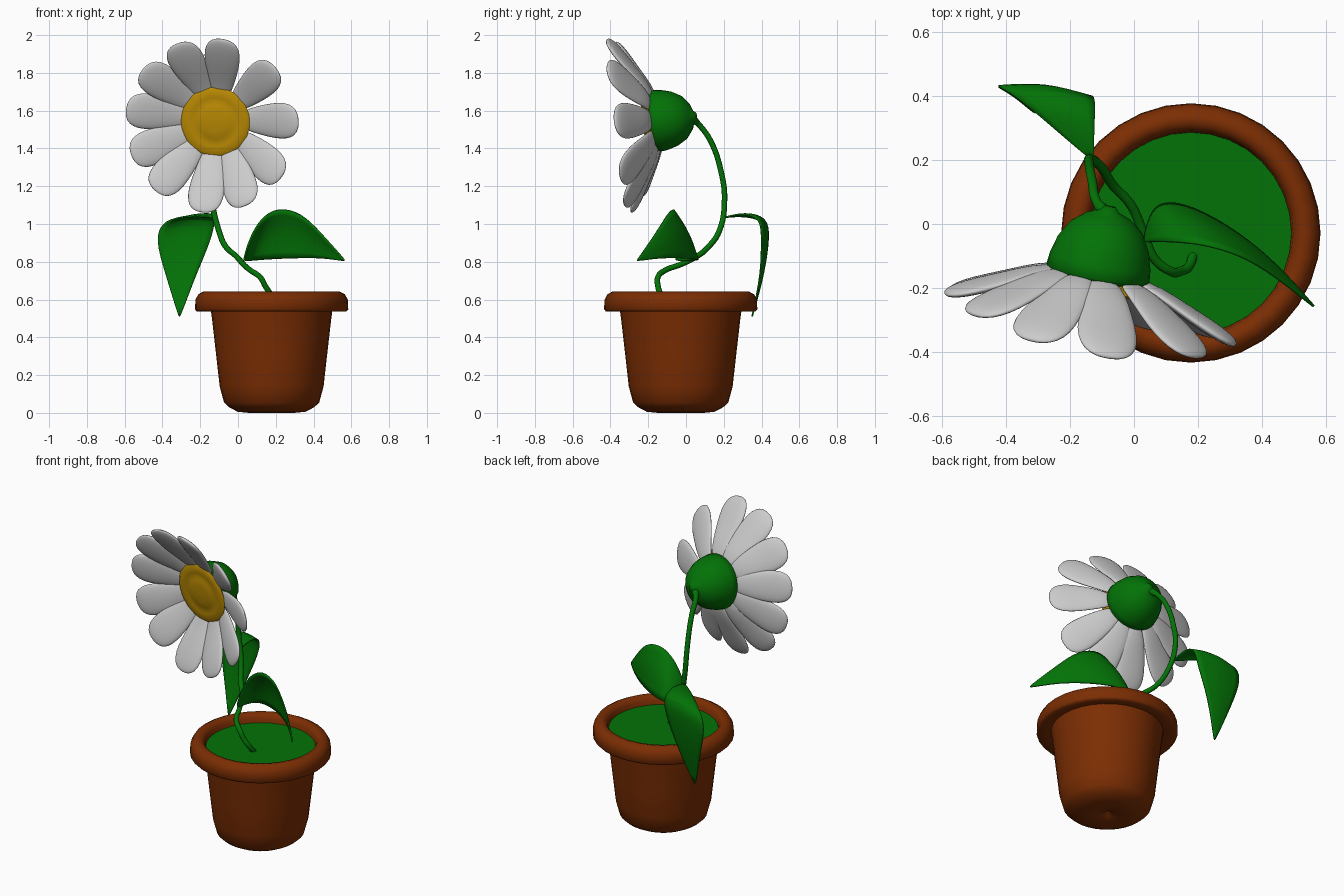
import bpy, math
from mathutils import Vector, Matrix

if "Cube" in bpy.data.objects:
    bpy.data.objects.remove(bpy.data.objects["Cube"])


def material(name, rgb):
    m = bpy.data.materials.new(name)
    m.diffuse_color = (*rgb, 1)
    m.use_nodes = True
    m.node_tree.nodes["Principled BSDF"].inputs["Base Color"].default_value = m.diffuse_color
    return m


BROWN = material("terracotta", (0.2, 0.027, 0.001))
GREEN = material("green", (0.001, 0.17, 0.002))
GOLD = material("gold", (0.5, 0.26, 0.001))
WHITE = material("white", (0.8, 0.8, 0.8))


def make(name, verts, faces, mat, matrix=Matrix(), angle=60):
    me = bpy.data.meshes.new(name)
    me.from_pydata([matrix @ Vector(v) for v in verts], [], faces)
    me.materials.append(mat)
    ob = bpy.data.objects.new(name, me)
    bpy.context.collection.objects.link(ob)
    bpy.ops.object.select_all(action='DESELECT')
    ob.select_set(True)
    bpy.context.view_layer.objects.active = ob
    bpy.ops.object.shade_smooth_by_angle(angle=math.radians(angle))
    return ob


def loft(rings):
    """Join equal rings of points into a tube with capped ends."""
    n = len(rings[0])
    verts = [p for ring in rings for p in ring]
    faces = [(i * n + j, i * n + (j + 1) % n, (i + 1) * n + (j + 1) % n, (i + 1) * n + j)
             for i in range(len(rings) - 1) for j in range(n)]
    faces.append(tuple(reversed(range(n))))
    faces.append(tuple(range(len(verts) - n, len(verts))))
    return verts, faces


def lathe(name, profile, mat, matrix, n=32):
    rings = [[(r * math.cos(2 * math.pi * k / n), r * math.sin(2 * math.pi * k / n), z)
              for k in range(n)] for r, z in profile]
    return make(name, *loft(rings), mat, matrix)


def leaf(name, rows, bulge):
    """Thin leaf from pairs of edge points, with the midrib pushed out by bulge."""
    verts, faces = [], []
    for i, (a, b) in enumerate(rows):
        a, b = Vector(a), Vector(b)
        push = Vector(bulge) * math.sin(math.pi * i / (len(rows) - 1))
        verts += [a, (a + b) / 2 + push, b]
    for i in range(len(rows) - 1):
        for j in range(2):
            k = i * 3 + j
            faces.append((k, k + 1, k + 4, k + 3))
    ob = make(name, verts, faces, GREEN)
    sub = ob.modifiers.new("smooth", 'SUBSURF')
    sub.levels = sub.render_levels = 2
    thick = ob.modifiers.new("thickness", 'SOLIDIFY')
    thick.thickness, thick.offset = 0.008, 0


# Pot and soil
pot_at = Matrix.Translation((0.178, -0.028, 0))
lathe("pot", [(0.004, 0.03), (0.03, 0.006), (0.12, 0.0), (0.18, 0.006), (0.225, 0.03),
              (0.252, 0.055), (0.275, 0.14), (0.293, 0.3), (0.316, 0.5), (0.323, 0.55),
              (0.395, 0.536), (0.406, 0.548), (0.403, 0.6), (0.388, 0.628), (0.36, 0.643),
              (0.335, 0.636), (0.32, 0.615), (0.313, 0.57)], BROWN, pot_at)
lathe("soil", [(0.315, 0.575), (0.315, 0.59)], GREEN, pot_at)

# Stem
path = [(-0.085, 0.03, 1.56), (-0.115, 0.065, 1.53), (-0.13, 0.13, 1.44), (-0.14, 0.185, 1.28),
        (-0.138, 0.204, 1.13), (-0.10, 0.175, 0.96), (-0.065, 0.12, 0.88), (-0.01, 0.06, 0.83),
        (0.03, -0.03, 0.785), (0.065, -0.11, 0.755), (0.12, -0.15, 0.715), (0.145, -0.148, 0.67),
        (0.17, -0.135, 0.63), (0.185, -0.10, 0.58)]
curve = bpy.data.curves.new("stem", 'CURVE')
curve.dimensions = '3D'
curve.bevel_depth, curve.bevel_resolution = 0.015, 3
curve.resolution_u = 6
curve.use_fill_caps = True
curve.materials.append(GREEN)
spline = curve.splines.new('BEZIER')
spline.bezier_points.add(len(path) - 1)
for i, (bp, co) in enumerate(zip(spline.bezier_points, path)):
    bp.co = co
    bp.handle_left_type = bp.handle_right_type = 'AUTO'
    bp.radius = 1.7 if i == 0 else 1
bpy.context.collection.objects.link(bpy.data.objects.new("stem", curve))

# Leaves
leaf("left_leaf", [((-0.14, 0.205, 1.035), (-0.125, 0.205, 1.035)),
                   ((-0.25, 0.30, 1.045), (-0.125, 0.30, 1.06)),
                   ((-0.40, 0.425, 1.02), (-0.12, 0.40, 1.03)),
                   ((-0.44, 0.437, 0.92), (-0.14, 0.40, 0.92)),
                   ((-0.385, 0.41, 0.74), (-0.22, 0.40, 0.74)),
                   ((-0.315, 0.35, 0.51), (-0.305, 0.35, 0.51))], (0, 0.028, 0.02))
leaf("right_leaf", [((0.03, -0.058, 0.81), (0.035, -0.04, 0.805)),
                    ((0.06, -0.055, 0.92), (0.05, 0.03, 0.805)),
                    ((0.12, -0.055, 1.03), (0.085, 0.072, 0.808)),
                    ((0.21, -0.06, 1.09), (0.18, 0.058, 0.815)),
                    ((0.335, -0.095, 1.06), (0.33, -0.028, 0.82)),
                    ((0.44, -0.16, 0.95), (0.455, -0.135, 0.82)),
                    ((0.565, -0.26, 0.81), (0.56, -0.255, 0.803))], (0.005, 0.02, 0.018))

# Flower head frame: local z is the facing direction
n = Vector((-0.18, -0.97, -0.12)).normalized()
x = Vector((0, 0, 1)).cross(n).normalized()
y = n.cross(x)
head = Matrix.Translation((-0.113, -0.155, 1.546)) @ Matrix((x, y, n)).transposed().to_4x4()

lathe("calyx", [(0.018, -0.215), (0.03, -0.2), (0.07, -0.184), (0.115, -0.148), (0.145, -0.095),
                (0.16, -0.04), (0.164, -0.002), (0.15, 0.012)], GREEN, head)
lathe("flower_centre", [(0.14, 0.0), (0.155, 0.022), (0.18, 0.03), (0.185, 0.036), (0.172, 0.046),
                        (0.13, 0.042), (0.105, 0.04), (0.09, 0.046), (0.05, 0.05), (0.005, 0.052)],
      GOLD, head)

# Petals: stations of distance, forward depth, half width, half thickness
stations = [(0.12, 0.0, 0.042, 0.01), (0.2, 0.03, 0.07, 0.016), (0.28, 0.078, 0.09, 0.018),
            (0.36, 0.122, 0.103, 0.02), (0.42, 0.154, 0.095, 0.018), (0.455, 0.173, 0.066, 0.012),
            (0.467, 0.18, 0.022, 0.004)]
for i, deg in enumerate((2, 41, 80, 111, 141, 170, 201, 229, 264, 293, 323)):
    # side petals lie flatter than the upper and lower ones
    lean = 0.78 + 0.34 * math.sin(math.radians(deg)) ** 2
    rings = []
    for r, d, w, t in stations:
        rings.append([(r - 0.5 * t * math.sin(a), w * math.cos(a), d * lean + t * math.sin(a))
                      for a in (2 * math.pi * k / 12 for k in range(12))])
    petal = make(f"petal_{i + 1}", *loft(rings), WHITE,
                 head @ Matrix.Rotation(math.radians(deg), 4, 'Z'), 180)
    sub = petal.modifiers.new("smooth", 'SUBSURF')
    sub.levels = sub.render_levels = 1
